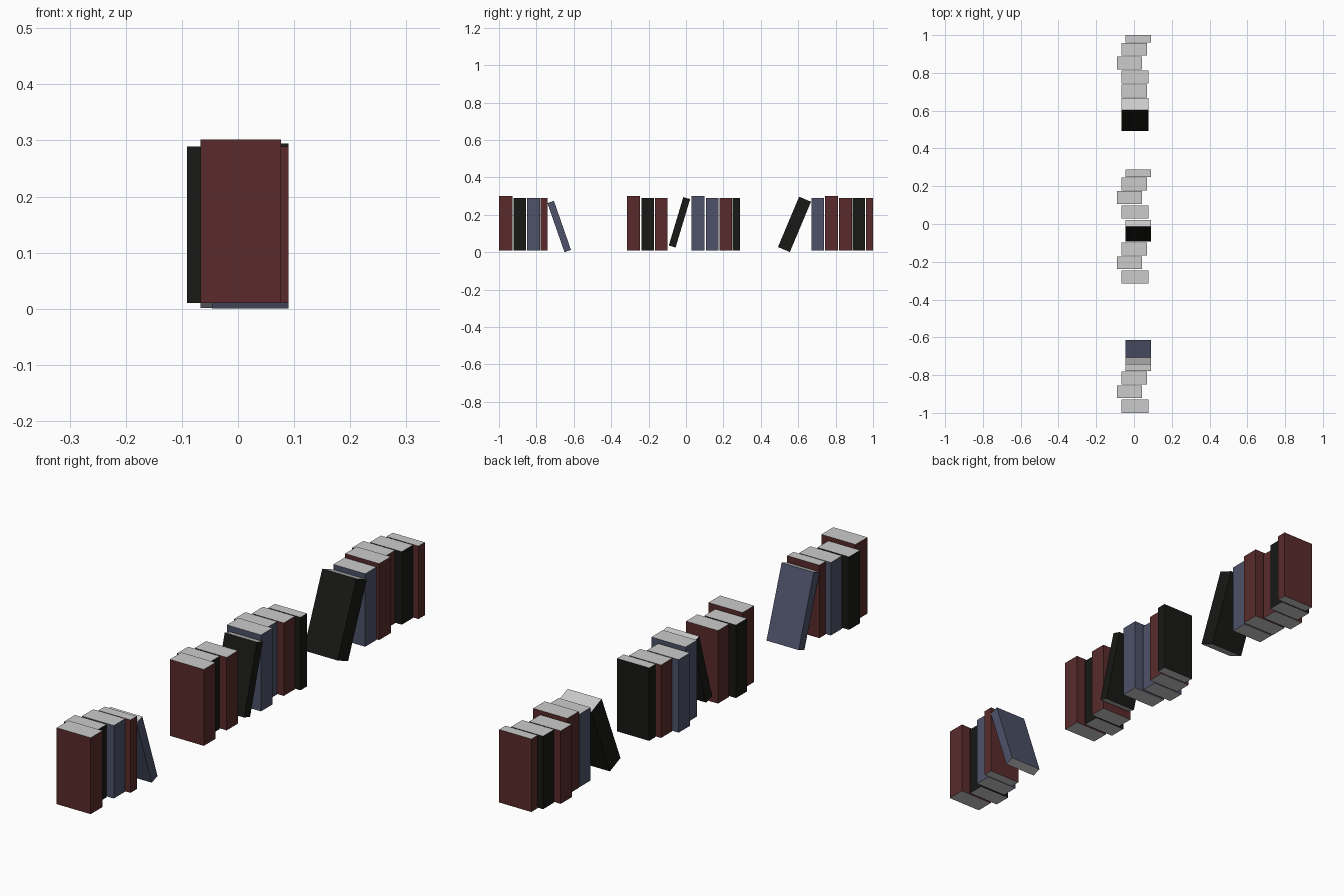
import bpy, bmesh
from math import radians
from mathutils import Matrix

if "Cube" in bpy.data.objects:
    bpy.data.objects.remove(bpy.data.objects["Cube"])


def material(name, rgb):
    m = bpy.data.materials.new(name)
    m.diffuse_color = (*rgb, 1)
    m.use_nodes = True
    m.node_tree.nodes["Principled BSDF"].inputs["Base Color"].default_value = m.diffuse_color
    return m


PAGES = material("pages", (0.8, 0.8, 0.8))
COVERS = {
    "red": material("red_cover", (0.1, 0.024, 0.024)),
    "black": material("black_cover", (0.009, 0.009, 0.008)),
    "blue": material("blue_cover", (0.075, 0.085, 0.14)),
}

# x ranges: every book is pushed in or out a little on the shelf
MID, BACK, NEAR, OUT = (-0.067, 0.077), (-0.091, 0.043), (-0.066, 0.069), (-0.046, 0.09)


def book(name, colour, xr, y, z, thick, height, lean=0):
    """Box book centred at (y, z), tilted about x, pages on top and bottom."""
    bm = bmesh.new()
    bmesh.ops.create_cube(bm, size=1)
    for f in bm.faces:
        f.material_index = 1 if abs(f.normal.z) > 0.5 else 0
    bm.transform(Matrix.Translation((sum(xr) / 2, y, z))
                 @ Matrix.Rotation(radians(lean), 4, 'X')
                 @ Matrix.Diagonal((xr[1] - xr[0], thick, height, 1)))
    mesh = bpy.data.meshes.new(name)
    bm.to_mesh(mesh)
    bm.free()
    mesh.materials.append(COVERS[colour])
    mesh.materials.append(PAGES)
    bpy.context.collection.objects.link(bpy.data.objects.new(name, mesh))


# Upright books: colour, x range, y start, y end, top
upright = {
    "front_row": [
        ("red", MID, -1.0, -0.928, 0.302), ("black", BACK, -0.922, -0.855, 0.289),
        ("blue", NEAR, -0.849, -0.781, 0.289), ("red", OUT, -0.778, -0.74, 0.289)],
    "middle_row": [
        ("red", MID, -0.316, -0.246, 0.302), ("black", BACK, -0.239, -0.172, 0.289),
        ("red", NEAR, -0.167, -0.099, 0.289), ("blue", MID, 0.029, 0.099, 0.302),
        ("blue", BACK, 0.106, 0.174, 0.289), ("red", NEAR, 0.178, 0.245, 0.289),
        ("black", OUT, 0.249, 0.288, 0.289)],
    "back_row": [
        ("blue", NEAR, 0.67, 0.738, 0.289), ("red", MID, 0.743, 0.813, 0.302),
        ("red", BACK, 0.819, 0.887, 0.289), ("black", NEAR, 0.891, 0.958, 0.289),
        ("red", OUT, 0.962, 1.0, 0.289)],
}
BASE = 0.01
for row, books in upright.items():
    for i, (colour, xr, y0, y1, top) in enumerate(books, 1):
        book(f"{row}_book_{i}", colour, xr, (y0 + y1) / 2, (top + BASE) / 2,
             y1 - y0, top - BASE)

# Leaning books
book("front_row_leaning_book", "blue", OUT, -0.678, 0.1375, 0.037, 0.278, 19.2)
book("middle_row_leaning_book", "black", OUT, -0.035, 0.16, 0.038, 0.27, -16.7)
book("back_row_leaning_book", "black", MID, 0.58, 0.149, 0.069, 0.292, -22.8)
